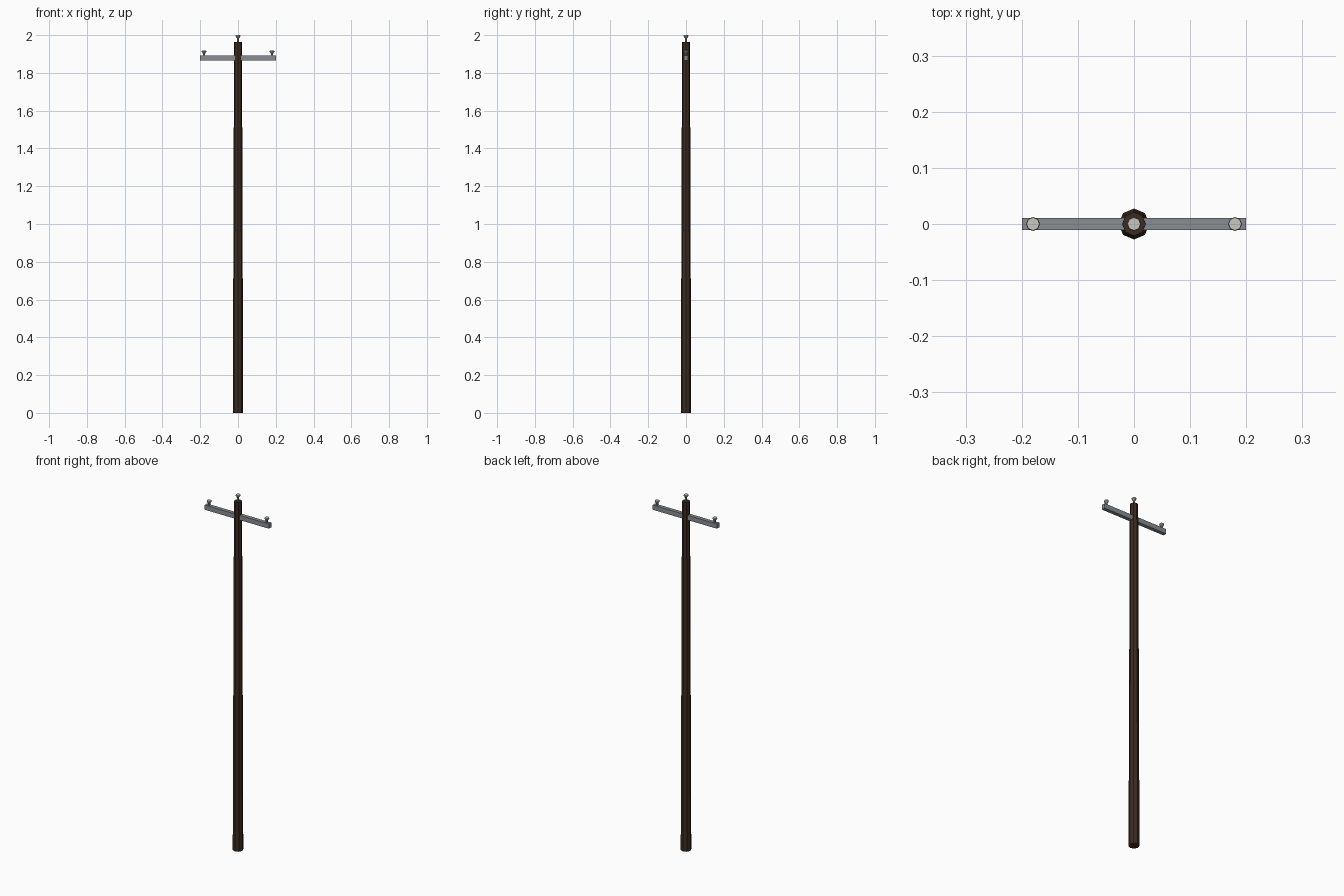
import bpy
import math

if "Cube" in bpy.data.objects:
    bpy.data.objects.remove(bpy.data.objects["Cube"])


def material(name, rgb):
    m = bpy.data.materials.new(name)
    m.diffuse_color = (*rgb, 1)
    m.use_nodes = True
    m.node_tree.nodes["Principled BSDF"].inputs["Base Color"].default_value = m.diffuse_color
    return m


wood = material("dark_wood", (0.045, 0.025, 0.016))
steel = material("steel", (0.25, 0.27, 0.29))
ceramic = material("ceramic", (0.58, 0.58, 0.53))


def cone(name, x, z0, z1, r0, r1, mat, sides=8):
    bpy.ops.mesh.primitive_cone_add(vertices=sides, radius1=r0, radius2=r1,
                                    depth=z1 - z0, location=(x, 0, (z0 + z1) / 2))
    o = bpy.context.object
    o.name = name
    o.data.materials.append(mat)
    return o


# Tapered octagonal pole
cone("pole", 0, 0, 1.963, 0.0275, 0.021, wood)

# Square-section crossarm running through the pole
bpy.ops.mesh.primitive_cube_add(size=1, location=(0, 0, 1.878))
arm = bpy.context.object
arm.name = "crossarm"
arm.scale = (0.4, 0.021, 0.027)
arm.data.materials.append(steel)
bpy.ops.object.transform_apply(location=False, rotation=False, scale=True)

# Insulators: thin pin with a flared cap, on both arm ends and the pole top
for name, x, base, top in (("left", -0.18, 1.888, 1.919),
                           ("right", 0.18, 1.888, 1.919),
                           ("top", 0, 1.958, 2.0)):
    cone(name + "_insulator_pin", x, base, top - 0.012, 0.006, 0.006, steel)
    cone(name + "_insulator_flare", x, top - 0.016, top - 0.007, 0.006, 0.0125, ceramic)
    cone(name + "_insulator_cap", x, top - 0.007, top, 0.0125, 0.0115, ceramic)
